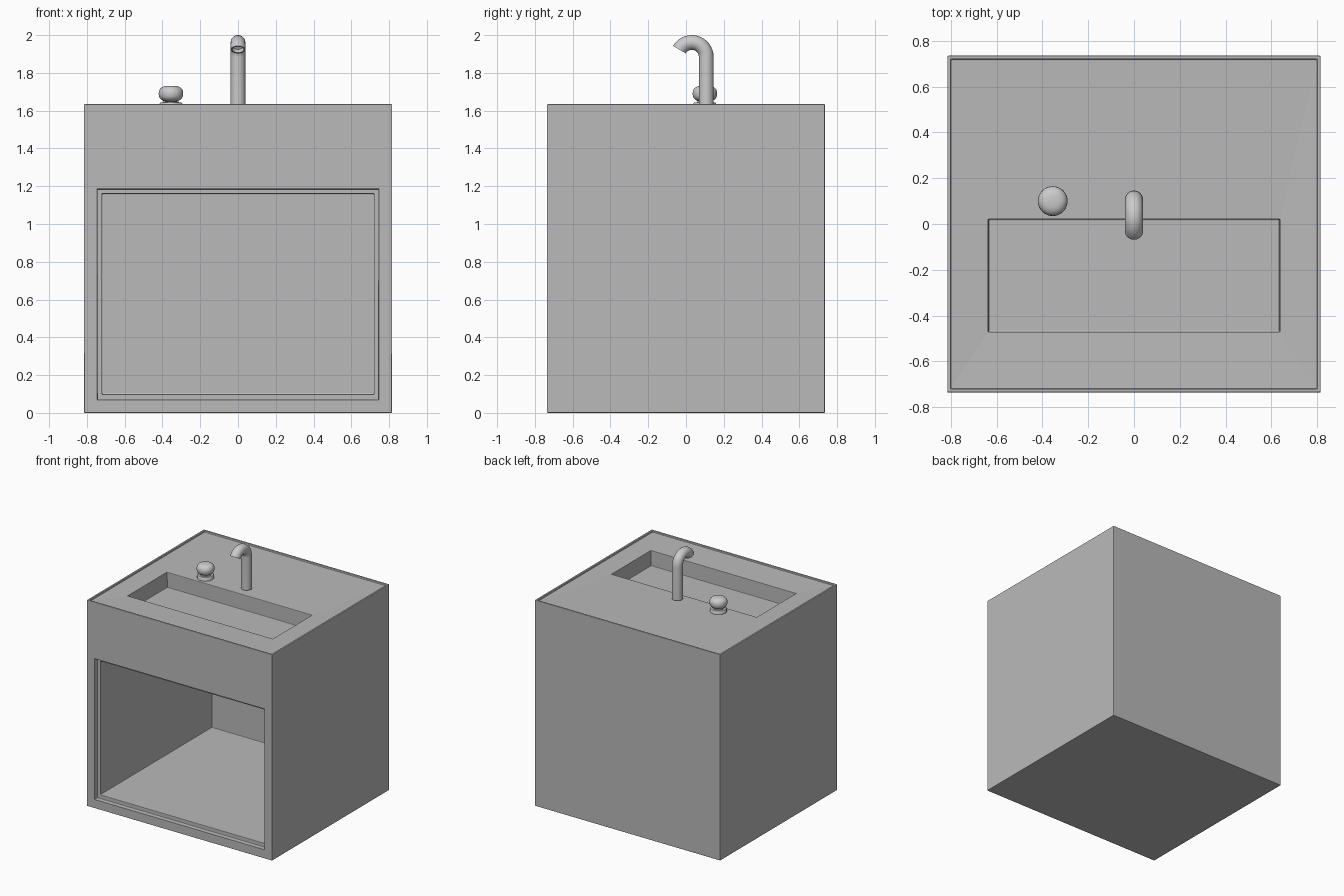
import bpy, bmesh
from math import sin, cos, radians, pi

if "Cube" in bpy.data.objects:
    bpy.data.objects.remove(bpy.data.objects["Cube"])

W, D, H = 0.815, 0.735, 1.635


def finish(bm, name, smooth=True):
    bmesh.ops.remove_doubles(bm, verts=bm.verts, dist=0.0005)
    bmesh.ops.recalc_face_normals(bm, faces=bm.faces)
    me = bpy.data.meshes.new(name)
    bm.to_mesh(me)
    bm.free()
    ob = bpy.data.objects.new(name, me)
    bpy.context.collection.objects.link(ob)
    if smooth:
        bpy.ops.object.select_all(action='DESELECT')
        bpy.context.view_layer.objects.active = ob
        ob.select_set(True)
        bpy.ops.object.shade_smooth_by_angle(angle=radians(40))
    return ob


def skin(bm, rings, cap_start=False, cap_end=False):
    """Join successive rings of points with quads."""
    vs = [[bm.verts.new(p) for p in r] for r in rings]
    n = len(vs[0])
    for a, b in zip(vs, vs[1:]):
        for i in range(n):
            j = (i + 1) % n
            bm.faces.new((a[i], a[j], b[j], b[i]))
    if cap_start:
        bm.faces.new(vs[0])
    if cap_end:
        bm.faces.new(vs[-1])


def flat_rect(x, y0, y1, z):
    return [(-x, y0, z), (x, y0, z), (x, y1, z), (-x, y1, z)]


def front_rect(x, z0, z1, y):
    return [(-x, y, z0), (x, y, z0), (x, y, z1), (-x, y, z1)]


# Cabinet: top tray and basin, stepped front opening, plain outer walls
bm = bmesh.new()
skin(bm, [flat_rect(0.635, -0.47, 0.02, 1.495),
          flat_rect(0.637, -0.472, 0.02, 1.615),
          flat_rect(0.80, -0.72, 0.72, 1.622),
          flat_rect(0.80, -0.72, 0.72, H),
          flat_rect(W, -D, D, H)], cap_start=True)
skin(bm, [front_rect(W, 0, H, -D),
          front_rect(0.745, 0.07, 1.185, -D),
          front_rect(0.745, 0.07, 1.185, -0.70),
          front_rect(0.72, 0.10, 1.16, -0.70),
          front_rect(0.72, 0.10, 1.16, 0.70)], cap_end=True)
walls = [front_rect(W, 0, H, D), flat_rect(W, -D, D, 0)]
walls += [[(s * W, -D, 0), (s * W, D, 0), (s * W, D, H), (s * W, -D, H)] for s in (-1, 1)]
for quad in walls:
    bm.faces.new([bm.verts.new(p) for p in quad])
cabinet = finish(bm, "sink_cabinet", smooth=False)
bevel = cabinet.modifiers.new("soft_edges", 'BEVEL')
bevel.width = 0.004
bevel.segments = 2
bevel.limit_method = 'ANGLE'
grey = bpy.data.materials.new("dark_grey")
grey.diffuse_color = (0.49, 0.49, 0.49, 1)
grey.use_nodes = True
grey.node_tree.nodes["Principled BSDF"].inputs["Base Color"].default_value = grey.diffuse_color
cabinet.data.materials.append(grey)

# Faucet: upright pipe bending forward, with a hollow spout
R, cy, cz = 0.076, 0.031, 1.885
path = [(cy + R, 1.625, 0)]
path += [(cy + R * cos(radians(a)), cz + R * sin(radians(a)), radians(a))
         for a in range(0, 151, 10)]


def pipe_ring(station, r, n=32):
    y, z, a = station
    return [(r * sin(2 * pi * i / n),
             y + r * cos(2 * pi * i / n) * cos(a),
             z + r * cos(2 * pi * i / n) * sin(a)) for i in range(n)]


bm = bmesh.new()
rings = [pipe_ring(s, 0.039) for s in path]
rings += [pipe_ring(s, 0.031) for s in reversed(path[-4:])]
skin(bm, rings, cap_start=True, cap_end=True)
finish(bm, "faucet")


# Tap handle: lathed base flange and rounded knob
def lathe(name, profile, x, y, n=40):
    bm = bmesh.new()
    skin(bm, [[(x + r * cos(2 * pi * i / n), y + r * sin(2 * pi * i / n), z)
               for i in range(n)] for r, z in profile], True, True)
    finish(bm, name)


lathe("handle_base", [(0.060, 1.61), (0.060, 1.638), (0.056, 1.643), (0.040, 1.644)],
      -0.355, 0.10)
knob = [(0.042, 1.635), (0.042, 1.648)]
for k in range(-5, 6):
    t = radians(k * 15)
    s = sin(t)
    knob.append((0.065 * cos(t) ** 0.7,
                 1.690 + 0.043 * abs(s) ** 0.85 * (1 if s > 0 else -1)))
lathe("handle_knob", knob, -0.355, 0.10)
